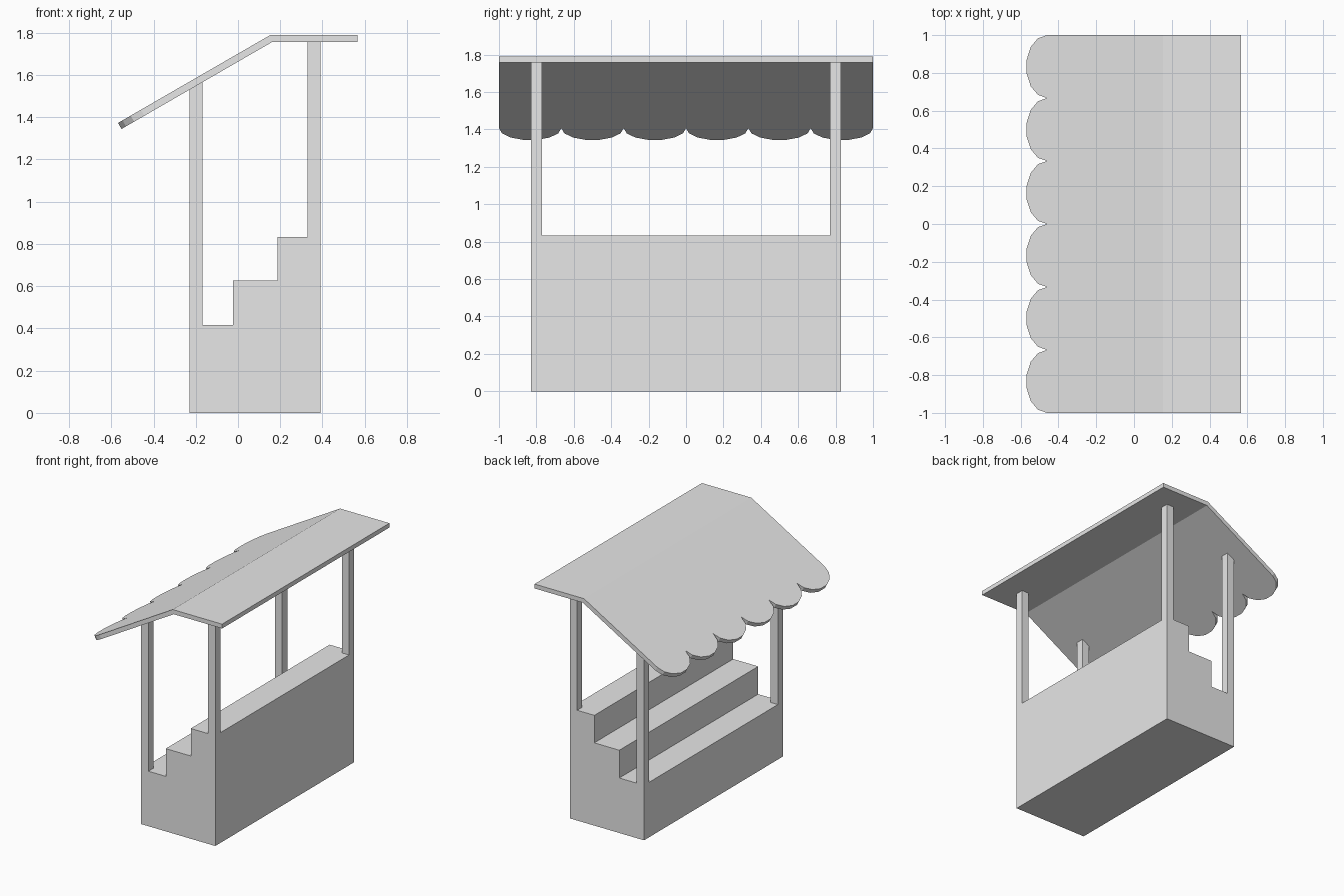
import bpy
import bmesh
import math

if "Cube" in bpy.data.objects:
    bpy.data.objects.remove(bpy.data.objects["Cube"], do_unlink=True)

grey = bpy.data.materials.new("plain_grey")
grey.use_nodes = True
grey.diffuse_color = (0.8, 0.8, 0.8, 1)
grey.node_tree.nodes["Principled BSDF"].inputs["Base Color"].default_value = (0.8, 0.8, 0.8, 1)


def add_object(name, bm):
    mesh = bpy.data.meshes.new(name)
    bm.to_mesh(mesh)
    bm.free()
    mesh.materials.append(grey)
    obj = bpy.data.objects.new(name, mesh)
    bpy.context.collection.objects.link(obj)
    return obj


def extrude_profile(name, profile, y0, y1):
    """Sweep an (x, z) profile along y."""
    bm = bmesh.new()
    face = bm.faces.new([bm.verts.new((x, y0, z)) for x, z in profile])
    grown = bmesh.ops.extrude_face_region(bm, geom=[face])["geom"]
    verts = [g for g in grown if isinstance(g, bmesh.types.BMVert)]
    bmesh.ops.translate(bm, verts=verts, vec=(0, y1 - y0, 0))
    bmesh.ops.recalc_face_normals(bm, faces=bm.faces)
    return add_object(name, bm)


# Shared dimensions
FRONT, BACK, HALF = -0.23, 0.391, 0.83
POST = 0.061
STEPS = [(FRONT, 0.416), (-0.023, 0.626), (0.186, 0.834)]
RIDGE, ROOF_TOP, THICK = 0.154, 1.79, 0.033
PITCH = math.radians(30)
EAVE, DEPTH, LOBES, SEGMENTS = -0.46, 0.111, 6, 7

# Stepped display counter
profile = [(BACK, 0), (FRONT, 0)]
for (x, z), (x_next, _) in zip(STEPS, STEPS[1:] + [(BACK, 0)]):
    profile += [(x, z), (x_next, z)]
extrude_profile("stepped_counter", profile, -HALF, HALF)


# Four posts, cut to the underside of the roof
def underside(x):
    crease = RIDGE + THICK * math.tan(PITCH / 2)
    return ROOF_TOP - THICK - max(0, crease - x) * math.tan(PITCH)


for row, x0, base in (("low_side", FRONT, STEPS[0][1]), ("high_side", BACK - POST, STEPS[2][1])):
    x1 = x0 + POST
    outline = [(x0, base), (x1, base), (x1, underside(x1)), (x0, underside(x0))]
    for side, y0 in (("front", -HALF), ("back", HALF - POST)):
        extrude_profile(f"{row}_{side}_post", outline, y0, y0 + POST)

# Roof: flat deck and sloping awning with a scalloped edge
bm = bmesh.new()


def roof_vert(x, y):
    return bm.verts.new((x, y, ROOF_TOP - max(0, RIDGE - x) * math.tan(PITCH)))


ridge_front, ridge_back = roof_vert(RIDGE, -1), roof_vert(RIDGE, 1)
deck_front, deck_back = roof_vert(0.567, -1), roof_vert(0.567, 1)
bm.faces.new([ridge_front, deck_front, deck_back, ridge_back])

radius = 1 / LOBES
scallops = [roof_vert(EAVE, 1)]
for lobe in range(LOBES):
    centre = 1 - radius * (2 * lobe + 1)
    for i in range(1, SEGMENTS + 1):
        a = math.pi * i / SEGMENTS
        scallops.append(roof_vert(EAVE - DEPTH * math.sin(a), centre + radius * math.cos(a)))
bm.faces.new([ridge_front, ridge_back] + scallops)
bm.normal_update()

roof = add_object("scalloped_roof", bm)
solid = roof.modifiers.new("thickness", "SOLIDIFY")
solid.thickness = THICK
solid.offset = -1
solid.use_even_offset = True
